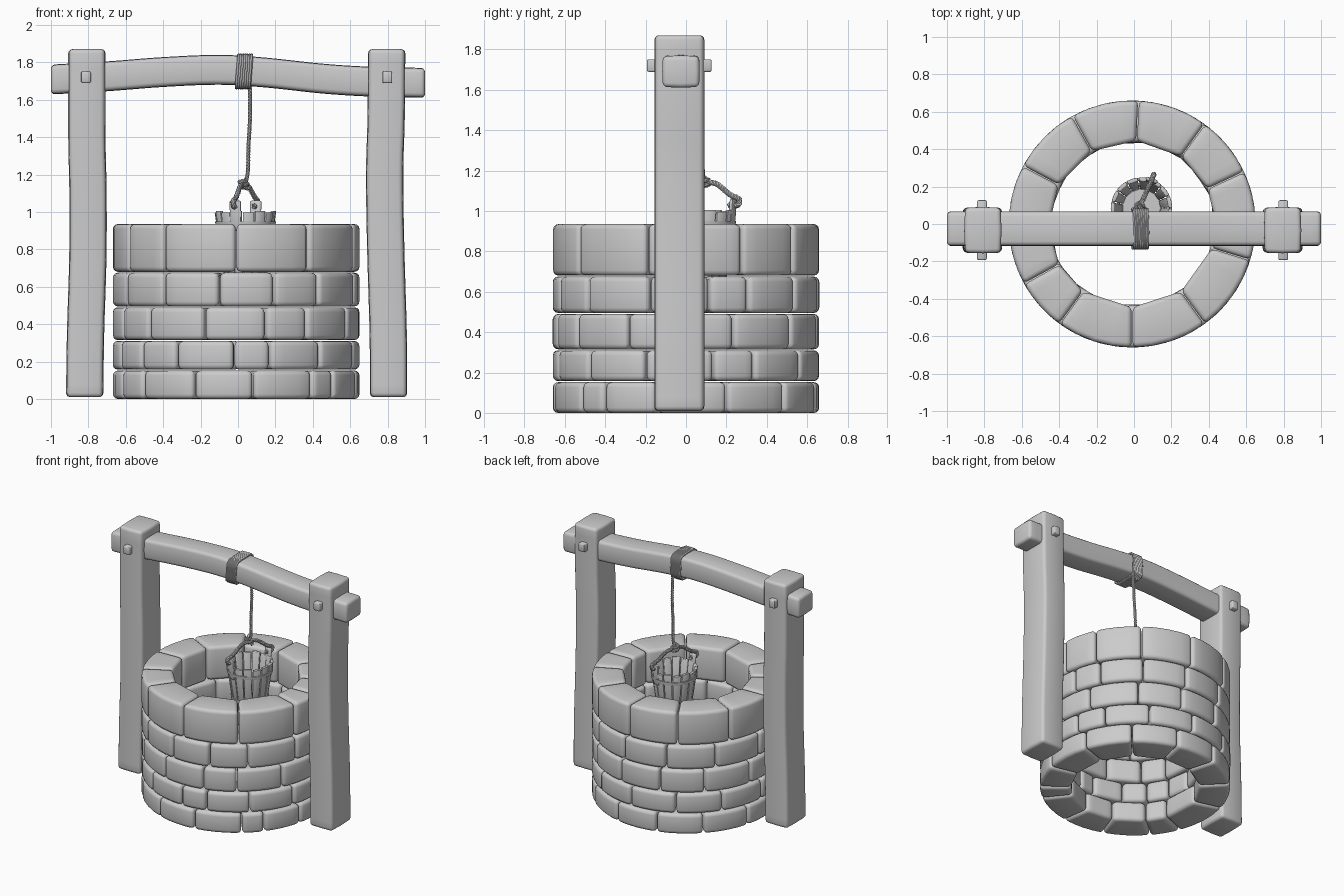
import bpy, bmesh, math
from mathutils import Vector

cube = bpy.data.objects.get("Cube")
if cube:
    bpy.data.objects.remove(cube, do_unlink=True)

grey = bpy.data.materials.new("plain grey")
grey.use_nodes = True
grey.diffuse_color = (0.6, 0.6, 0.6, 1)
grey.node_tree.nodes["Principled BSDF"].inputs["Base Color"].default_value = (0.6, 0.6, 0.6, 1)


def finish(name, bm, bevel=0.0, segments=3):
    """Round the hard edges, then turn the mesh into a smooth-shaded object."""
    bmesh.ops.recalc_face_normals(bm, faces=bm.faces)
    if bevel:
        hard = [e for e in bm.edges if e.is_manifold and e.calc_face_angle() > 0.6]
        bmesh.ops.bevel(bm, geom=hard, offset=bevel, segments=segments,
                        profile=0.5, affect='EDGES', clamp_overlap=True)
    mesh = bpy.data.meshes.new(name)
    bm.to_mesh(mesh)
    bm.free()
    mesh.materials.append(grey)
    obj = bpy.data.objects.new(name, mesh)
    bpy.context.collection.objects.link(obj)
    bpy.ops.object.select_all(action='DESELECT')
    obj.select_set(True)
    bpy.context.view_layer.objects.active = obj
    bpy.ops.object.shade_smooth_by_angle(angle=math.radians(45))
    return obj


def loft(bm, rings, closed=False):
    """Skin a row of equal point rings and cap the ends."""
    rows = [[bm.verts.new(p) for p in ring] for ring in rings]
    n = len(rows[0])
    pairs = list(zip(rows, rows[1:]))
    for a, b in pairs:
        for i in range(n):
            j = (i + 1) % n
            bm.faces.new((a[i], a[j], b[j], b[i]))
    bm.faces.new(rows[0])
    bm.faces.new(rows[-1])


def block(bm, centre, a0, a1, thick, low, high, steps=4):
    """Curved block between two angles; low and high are (outer radius, z)."""
    def polar(a, r, z):
        return Vector((centre[0] + r * math.cos(a), centre[1] + r * math.sin(a), z))
    rings = []
    for i in range(steps + 1):
        t = i / steps
        a = a0 + (a1 - a0) * t
        ring = []
        for (r, z), inner in ((low, 1), (low, 0), (high, 0), (high, 1)):
            if inner:   # straight inner face
                p = polar(a0, r - thick, z).lerp(polar(a1, r - thick, z), t)
            else:
                p = polar(a, r, z)
            ring.append(p)
        rings.append(ring)
    loft(bm, rings)


def spline(points, per=14):
    """Smooth path through the given points."""
    pts = [Vector(p) for p in points]
    pts = [2 * pts[0] - pts[1]] + pts + [2 * pts[-1] - pts[-2]]
    out = []
    for p, q, r, s in zip(pts, pts[1:], pts[2:], pts[3:]):
        for i in range(per):
            t = i / per
            out.append(0.5 * (2 * q + (r - p) * t + (2 * p - 5 * q + 4 * r - s) * t * t
                              + (3 * q - p - 3 * r + s) * t ** 3))
    return out + [pts[-2]]


def tube(bm, path, radius, sides=6):
    rings = []
    for i, p in enumerate(path):
        d = (path[min(i + 1, len(path) - 1)] - path[max(i - 1, 0)]).normalized()
        u = d.cross(Vector((0.9, 0.3, 0.05))).normalized()
        v = d.cross(u)
        rings.append([p + radius * (u * math.cos(k * math.tau / sides)
                                    + v * math.sin(k * math.tau / sides)) for k in range(sides)])
    loft(bm, rings)


def rope(name, points, radius, pitch, per=14):
    """Three strands twisted around a path."""
    path = spline(points, per)
    bm = bmesh.new()
    for s in range(3):
        strand, run = [], 0
        for i, p in enumerate(path):
            d = (path[min(i + 1, len(path) - 1)] - path[max(i - 1, 0)]).normalized()
            u = d.cross(Vector((0.9, 0.3, 0.05))).normalized()
            v = d.cross(u)
            if i:
                run += (p - path[i - 1]).length
            a = math.tau * (run / pitch + s / 3)
            strand.append(p + 0.5 * radius * (u * math.cos(a) + v * math.sin(a)))
        tube(bm, strand, radius * 0.55)
    return finish(name, bm)


# Stone courses: bottom z, top z, joint angles in degrees
courses = (
    ("bottom_course", 0.0, 0.152, (-158, -139, -110, -82, -52, -38, -13, 18, 48, 77, 106, 135, 165)),
    ("second_course", 0.157, 0.31, (-160, -140, -119, -91, -74, -47, -18, 12, 31, 59, 88, 118, 147, 177)),
    ("third_course", 0.315, 0.49, (-157, -135, -105, -76, -55, -26, -2, 21, 52, 80, 108, 136, 167)),
    ("fourth_course", 0.495, 0.675, (-153, -126, -98, -72, -48, -16, 10, 28, 55, 83, 112, 143, 175)),
    ("rim_course", 0.68, 0.935, (-151, -126, -90, -54, -17, 2, 25, 54, 87, 119, 152, 182)),
)
for name, z0, z1, joints in courses:
    bm = bmesh.new()
    for a, b in zip(joints, joints[1:] + (joints[0] + 360,)):
        block(bm, (-0.01, 0.0), math.radians(a + 0.25), math.radians(b - 0.25),
              0.215, (0.66, z0), (0.66, z1))
    finish(name, bm, 0.026)


def timber(name, path, half_u, half_v, axis, bevel=0.022):
    """Squared, slightly crooked timber along a path."""
    rings = []
    u = Vector((0, 1, 0))
    v = Vector((1, 0, 0)) if axis == 'Z' else Vector((0, 0, 1))
    for p in spline(path, 5):
        rings.append([p + u * half_u * a + v * half_v * b
                      for a, b in ((-1, -1), (0, -1.05), (1, -1), (1.03, 0),
                                   (1, 1), (0, 1.05), (-1, 1), (-1.03, 0))])
    bm = bmesh.new()
    loft(bm, rings)
    return finish(name, bm, bevel)


# Timber frame
timber("right_post", [(x, -0.033, z) for x, z in
       ((-0.82, 0.01), (-0.815, 0.35), (-0.803, 0.75), (-0.802, 1.1), (-0.808, 1.4), (-0.808, 1.87))],
       0.12, 0.095, 'Z')
timber("left_post", [(x, -0.033, z) for x, z in
       ((0.805, 0.01), (0.803, 0.35), (0.79, 0.8), (0.784, 1.2), (0.792, 1.5), (0.795, 1.87))],
       0.12, 0.095, 'Z')
timber("cross_beam", [(x, -0.025, z) for x, z in
       ((-1.0, 1.708), (-0.7, 1.725), (-0.4, 1.748), (-0.1, 1.76), (0.15, 1.745),
        (0.45, 1.713), (0.7, 1.697), (1.0, 1.69))], 0.09, 0.076, 'X')
for side, x in (("right", -0.813), ("left", 0.798)):
    bm = bmesh.new()
    bmesh.ops.create_cube(bm, size=1)
    bmesh.ops.scale(bm, vec=(0.052, 0.32, 0.062), verts=bm.verts)
    bmesh.ops.translate(bm, vec=(x, -0.033, 1.72), verts=bm.verts)
    finish(side + "_peg", bm, 0.008, 2)

# Rope wound around the beam, leaning a little
bm = bmesh.new()
turns, steps = 7, 28
coil = []
for i in range(turns * steps + 1):
    a = math.tau * i / steps
    c, s = math.cos(a), math.sin(a)
    squash = (c ** 6 + s ** 6) ** (-1 / 6)
    coil.append(Vector((-0.008 + 0.0115 * i / steps + 0.01 * s, -0.025 + 0.104 * c * squash,
                        1.751 + 0.088 * s * squash)))
tube(bm, coil, 0.0085)
finish("beam_rope_coil", bm)

# Bucket: staves, hoops, floor
centre = (0.04, 0.085)
top_z, base_z, top_r, base_r = 1.005, 0.66, 0.165, 0.115
bm = bmesh.new()
count = 15
for k in range(count):
    a = math.tau * k / count
    block(bm, centre, a + 0.02, a + math.tau / count - 0.02, 0.02,
          (base_r, base_z), (top_r, top_z - 0.008 * (k % 2)), 2)
finish("bucket_staves", bm, 0.004, 2)

for name, z in (("upper_hoop", 0.925), ("lower_hoop", 0.72)):
    bm = bmesh.new()
    def radius_at(h):
        return base_r + (top_r - base_r) * (h - base_z) / (top_z - base_z) + 0.006
    rows = []
    for r, h in ((radius_at(z) - 0.012, z), (radius_at(z), z),
                 (radius_at(z + 0.025), z + 0.025), (radius_at(z + 0.025) - 0.012, z + 0.025)):
        rows.append([bm.verts.new((centre[0] + r * math.cos(math.tau * i / 32),
                                   centre[1] + r * math.sin(math.tau * i / 32), h)) for i in range(32)])
    for a, b in zip(rows, rows[1:] + rows[:1]):
        for i in range(32):
            j = (i + 1) % 32
            bm.faces.new((a[i], a[j], b[j], b[i]))
    finish("bucket_" + name, bm)

bm = bmesh.new()
bmesh.ops.create_cone(bm, cap_ends=True, segments=24, radius1=0.107, radius2=0.11, depth=0.02)
bmesh.ops.translate(bm, vec=(centre[0], centre[1], base_z + 0.03), verts=bm.verts)
finish("bucket_floor", bm)

# Two ears with rope loops, and the handle rising to a knot
knot = Vector((0.03, 0.09, 1.145))
for side, a in (("back", math.radians(70)), ("front", math.radians(250))):
    bm = bmesh.new()
    block(bm, centre, a - 0.2, a + 0.2, 0.02, (0.158, 0.9), (0.172, 1.06), 2)
    finish("bucket_ear_" + side, bm, 0.008, 2)
    out = Vector((math.cos(a), math.sin(a), 0))
    eye = Vector((centre[0], centre[1], 1.03)) + out * 0.168
    up = Vector((0, 0, 1))
    rope("handle_rope_" + side,
         [eye - out * 0.035, eye + out * 0.015, eye + out * 0.02 + up * 0.03,
          eye - out * 0.025 + up * 0.05, eye.lerp(knot, 0.6) + up * 0.035, knot], 0.014, 0.05)

# Knot and hanging rope
ring = [knot + Vector((0.022 * math.cos(t * 0.8), 0.022 * math.sin(t * 0.8), -0.02 + t * 0.003))
        for t in range(16)]
rope("handle_knot", ring, 0.011, 0.05, 4)
rope("hanging_rope", [knot - Vector((0, 0, 0.02)), (0.052, 0.082, 1.21), (0.056, 0.078, 1.35), (0.064, 0.075, 1.5),
                      (0.064, 0.07, 1.68)], 0.011, 0.05, 20)
